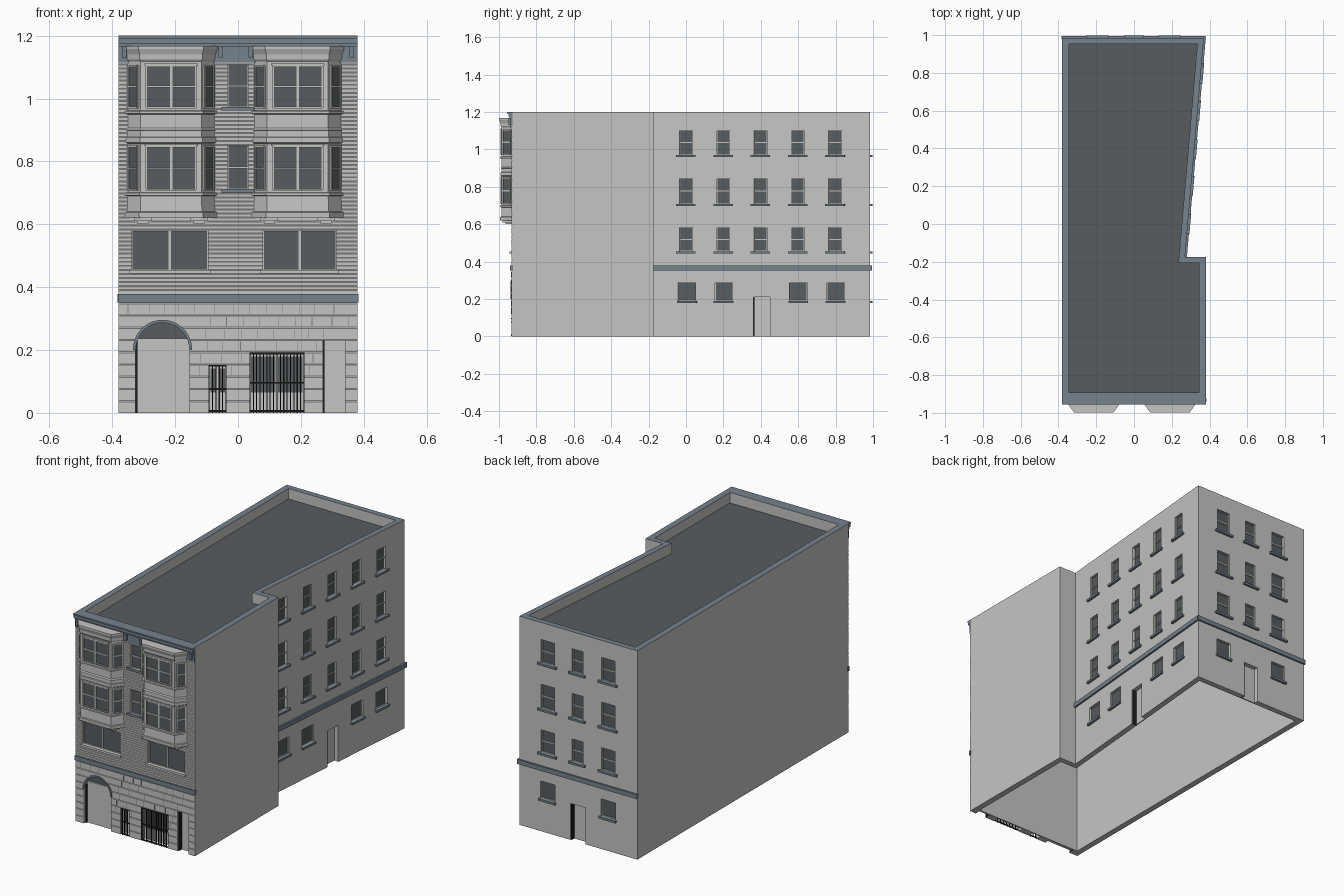
import bpy, bmesh, math, random
from mathutils import Vector

random.seed(4)
cube = bpy.data.objects.get("Cube")
if cube:
    bpy.data.objects.remove(cube, do_unlink=True)


def material(name, r, g, b):
    m = bpy.data.materials.new(name)
    m.use_nodes = True
    m.diffuse_color = (r, g, b, 1)
    m.node_tree.nodes["Principled BSDF"].inputs["Base Color"].default_value = (r, g, b, 1)
    return m


WALL = material("pale stone", 0.56, 0.56, 0.545)
TRIM = material("blue grey trim", 0.18, 0.225, 0.265)
DARK = material("dark slate", 0.095, 0.108, 0.115)
IRON = material("black iron", 0.012, 0.013, 0.014)


def wall_frame(ox, oy, ux, uy):
    """Local frame of a wall: u runs along it, d points outward."""
    u = Vector((ux, uy, 0)).normalized()
    n = Vector((u.y, -u.x, 0))
    return lambda a, d, z: Vector((ox, oy, z)) + u * a + n * d


FRONT = wall_frame(0, -0.93, 1, 0)
SIDE = wall_frame(0.277, -0.095 + 0.095, 0.1, 1.16)
SIDE = wall_frame(0.27 + 0.1 * 0.175 / 1.16, 0, 0.1, 1.16)
BACK = wall_frame(0, 0.985, -1, 0)

parts = {}


def part(name, mat):
    return parts.setdefault(name, (bmesh.new(), mat))[0]


def loft(bm, rings, caps=True):
    """Join rings of points into a closed skin."""
    loops = [[bm.verts.new(p) for p in ring] for ring in rings]
    for a, b in zip(loops, loops[1:]):
        for i in range(len(a)):
            j = (i + 1) % len(a)
            bm.faces.new((a[i], a[j], b[j], b[i]))
    if caps:
        bm.faces.new(loops[0][::-1])
        bm.faces.new(loops[-1])


def box(name, mat, f, u0, u1, z0, z1, d0, d1):
    loft(part(name, mat), [[f(u0, d1, z), f(u1, d1, z), f(u1, d0, z), f(u0, d0, z)] for z in (z0, z1)])


def prism(name, mat, f, outline, d0, d1):
    loft(part(name, mat), [[f(u, d, z) for u, z in outline] for d in (d0, d1)])


openings = []


def cut(f, u0, u1, z0, z1, depth):
    box("opening_cutter", WALL, f, u0, u1, z0, z1, -depth, 0.03)
    if f is FRONT:
        openings.append((u0, u1, z0, z1))


def window(name, f, u0, u1, z0, z1, depth=0.015, cols=1, rail=True, sill=TRIM, over=0.018):
    """Recessed glass with sash bars and a projecting sill."""
    if depth > 0:
        cut(f, u0, u1, z0, z1, depth)
    base = -depth
    box(name + "_glass", DARK, f, u0, u1, z0, z1, base - 0.002, base + 0.002)
    bars = [(u0 + (u1 - u0) * i / cols, 0.004) for i in range(1, cols)]
    for u, w in bars + [(u0, 0.003), (u1, 0.003)]:
        box(name + "_sash", WALL, f, u - w, u + w, z0, z1, base, base + 0.006)
    zm = (z0 + z1) / 2
    for z in [z0, z1] + ([zm] if rail else []):
        box(name + "_sash", WALL, f, u0, u1, z - 0.003, z + 0.003, base, base + 0.007)
    if sill:
        box(name + "_sill", sill, f, u0 - over, u1 + over, z0 - 0.012, z0, -0.005, 0.013)


# Rear and side windows, three upper floors plus ground floor
floors = [(0.455, 0.583), (0.708, 0.845), (0.97, 1.102)]
for z0, z1 in floors:
    for i in range(5):
        window("side_window", SIDE, 0.2 * i - 0.034, 0.2 * i + 0.034, z0, z1)
    for x, w in ((-0.19, 0.042), (0.0, 0.034), (0.195, 0.042)):
        window("back_window", BACK, x - w, x + w, z0, z1)
for y in (0.005, 0.203, 0.603, 0.803):
    window("side_low_window", SIDE, y - 0.047, y + 0.047, 0.19, 0.288, rail=False, over=0.006)
for x in (-0.19, 0.195):
    window("back_low_window", BACK, x - 0.047, x + 0.047, 0.19, 0.288, rail=False, over=0.006)


# Doors in deep openings
def door(name, f, u0, u1, z1):
    cut(f, u0, u1, -0.02, z1, 0.03)
    box(name, WALL, f, u0 + 0.008, u1, 0, z1, -0.032, -0.026)
    box(name + "_jamb", IRON, f, u0, u0 + 0.006, 0, z1, -0.03, -0.004)


door("side_door", SIDE, 0.36, 0.45, 0.21)
door("back_door", BACK, -0.045, 0.05, 0.21)
door("front_door", FRONT, 0.27, 0.34, 0.23)

# Front windows of the flat wall
for u0, u1 in ((-0.338, -0.096), (0.079, 0.314)):
    window("wide_window", FRONT, u0, u1, 0.455, 0.58, cols=2, rail=False, sill=WALL, over=0.008)
for z0, z1 in floors[1:]:
    window("centre_window", FRONT, -0.034, 0.034, z0 + 0.004, z1 + 0.005)


# Arched entrance
def arch(r, z0, zs):
    pts = [(-0.24 + r * math.cos(a), zs + r * math.sin(a)) for a in (math.pi * i / 20 for i in range(21))]
    return [(-0.24 + r, z0)] + pts + [(-0.24 - r, z0)]


prism("opening_cutter", WALL, FRONT, arch(0.086, -0.02, 0.202), -0.03, 0.03)
openings.append((-0.335, -0.145, 0, 0.3))
prism("arch_fanlight", DARK, FRONT, arch(0.086, 0, 0.202), -0.032, -0.027)
box("arch_door", WALL, FRONT, -0.32, -0.154, 0, 0.237, -0.03, -0.018)
box("arch_door_jamb", IRON, FRONT, -0.326, -0.32, 0, 0.22, -0.03, -0.008)
outer, inner = arch(0.094, 0.2, 0.202), arch(0.085, 0.2, 0.202)
for i in range(len(outer) - 1):
    prism("arch_surround", TRIM, FRONT, [outer[i], outer[i + 1], inner[i + 1], inner[i]], -0.01, 0.009)

# Barred openings
for u0, u1, top, sheets in ((-0.092, -0.038, 0.153, 2), (0.038, 0.21, 0.192, 2)):
    cut(FRONT, u0, u1, -0.02, top, 0.03)
    w = (u1 - u0) / sheets
    for i in range(sheets):
        box("grille_glass", DARK, FRONT, u0 + w * i + 0.004, u0 + w * (i + 1) - 0.004, 0.065, top - 0.012, -0.032, -0.027)
    n = round((u1 - u0) / 0.0105)
    for i in range(n + 1):
        u = u0 + (u1 - u0) * i / n
        box("grille_bars", IRON, FRONT, u - 0.0017, u + 0.0017, 0, top, 0, 0.004)
    for z in (0.006, top / 2, top - 0.003):
        box("grille_bars", IRON, FRONT, u0, u1, z - 0.003, z + 0.003, 0, 0.005)


# Coursed facing of the front wall
def courses(name, z0, z1, step, lap, bevel):
    outline = [(-0.01, z0)]
    for i in range(round((z1 - z0) / step)):
        z = z0 + i * step
        outline += [(lap, z), (lap, z + step - bevel), (0.0005, z + step)]
    outline.append((-0.01, outline[-1][1]))
    loft(part(name, WALL), [[FRONT(u, d, z) for d, z in outline] for u in (-0.38, 0.38)])


courses("front_siding", 0.38, 1.116, 0.0128, 0.003, 0.003)
courses("front_stonework", 0.0, 0.351, 0.039, 0.004, 0.004)

# Upright joints between the stones
for row in range(3, 9):
    z, u = 0.039 * row, -0.35 + 0.025 * (row % 2)
    while u < 0.37:
        clear = all(u < a - 0.01 or u > b + 0.01 or z > d or z + 0.03 < c for a, b, c, d in openings)
        if clear and (row > 6 or -0.13 < u < 0.3):
            box("stone_joints", TRIM, FRONT, u - 0.001, u + 0.001, z + 0.004, z + 0.032, 0, 0.0045)
        u += random.uniform(0.045, 0.07)

# Belt course on front, recessed side and back
for f, u0, u1 in ((FRONT, -0.382, 0.384), (SIDE, -0.175, 0.995), (BACK, -0.378, 0.384)):
    box("belt_course", TRIM, f, u0, u1, 0.352, 0.378, -0.005, 0.01)

# Front cornice with brackets
for z0, z1, d in ((1.115, 1.167, 0.007), (1.165, 1.175, 0.014), (1.175, 1.192, 0.02), (1.192, 1.2, 0.026)):
    box("cornice", TRIM, FRONT, -0.38, 0.38, z0, z1, -0.002, d)
for u in (-0.362, -0.055, 0.041, 0.361):
    box("cornice_brackets", TRIM, FRONT, u - 0.007, u + 0.007, 1.13, 1.166, 0, 0.02)

# Bay windows
bay_profile = [(0.62, 0.008), (0.638, 0.009), (0.64, 0.002), (0.69, 0.0), (0.692, 0.008), (0.7, 0.008),
               (0.702, 0.0), (0.856, 0.0), (0.86, 0.005), (0.876, 0.005), (0.878, 0.001), (0.898, 0.001),
               (0.9, 0.005), (0.906, 0.0), (0.95, 0.0), (0.952, 0.008), (0.96, 0.008), (0.962, 0.0),
               (1.118, 0.0), (1.125, 0.005), (1.14, 0.006), (1.158, 0.013), (1.168, 0.013)]
HALF, FACE, DEPTH = 0.14, 0.097, 0.056
for cx in (-0.213, 0.19):
    rings = []
    for z, o in bay_profile:
        h, w, d = HALF + o, FACE + o * 0.5, DEPTH + o
        rings.append([FRONT(cx + u, e, z) for u, e in ((-h, -0.01), (-h, 0), (-w, d), (w, d), (h, 0), (h, -0.01))][::1])
    loft(part("bay_body", WALL), rings)
    y = -0.93
    face = wall_frame(cx, y - DEPTH, 1, 0)
    mid = (HALF + FACE) / 2
    left = wall_frame(cx - mid, y - DEPTH / 2, HALF - FACE, -DEPTH)
    right = wall_frame(cx + mid, y - DEPTH / 2, HALF - FACE, DEPTH)
    for z0, z1 in floors[1:]:
        window("bay_front_window", face, -0.079, 0.079, z0 + 0.002, z1 + 0.002, depth=0, cols=2, sill=None)
        for f in (left, right):
            window("bay_side_window", f, -0.024, 0.024, z0 + 0.002, z1 + 0.002, depth=0, sill=None)
        box("bay_lintel", WALL, face, -0.085, 0.085, z1 + 0.004, z1 + 0.01, -0.002, 0.006)
    for u in (-0.09, 0.09):
        box("bay_corbels", WALL, FRONT, cx + u - 0.028, cx + u + 0.028, 0.61, 0.621, 0, 0.05)
        box("bay_corbels", WALL, FRONT, cx + u - 0.018, cx + u + 0.018, 0.602, 0.611, 0, 0.035)

# Main body: hollow shell with a parapet around a sunken roof
plan = [(-0.38, -0.93), (0.38, -0.93), (0.38, -0.175), (0.27, -0.175), (0.37, 0.985), (-0.38, 0.985)]
inset = [(-0.345, -0.893), (0.345, -0.893), (0.345, -0.207), (0.235, -0.207), (0.335, 0.952), (-0.345, 0.952)]
body = part("building_body", WALL)
loft(body, [[(x, y, z) for x, y in ring] for ring, z in
            ((inset, 1.1), (inset, 0), (plan, 0), (plan, 1.2), (inset, 1.2), (inset, 1.14))])

# Turn the collected parts into objects
objs = {}
for name, (bm, mat) in parts.items():
    bmesh.ops.recalc_face_normals(bm, faces=bm.faces)
    mesh = bpy.data.meshes.new(name)
    mesh.materials.append(mat)
    if name == "building_body":
        mesh.materials.append(TRIM)
        mesh.materials.append(DARK)
        for face in bm.faces:
            z = face.calc_center_median().z
            if abs(face.normal.z) > 0.9 and z > 1.12:
                face.material_index = 1 if z > 1.17 else 2
    bm.to_mesh(mesh)
    bm.free()
    objs[name] = bpy.data.objects.new(name, mesh)
    bpy.context.collection.objects.link(objs[name])

# Cut the openings, then drop the cutter
cutter = objs["opening_cutter"]
cutter.hide_render = True
for name in ("building_body", "front_siding", "front_stonework"):
    mod = objs[name].modifiers.new("openings", 'BOOLEAN')
    mod.operation, mod.solver, mod.object = 'DIFFERENCE', 'EXACT', cutter
    bpy.context.view_layer.objects.active = objs[name]
    bpy.ops.object.modifier_apply(modifier=mod.name)
bpy.data.objects.remove(cutter, do_unlink=True)
